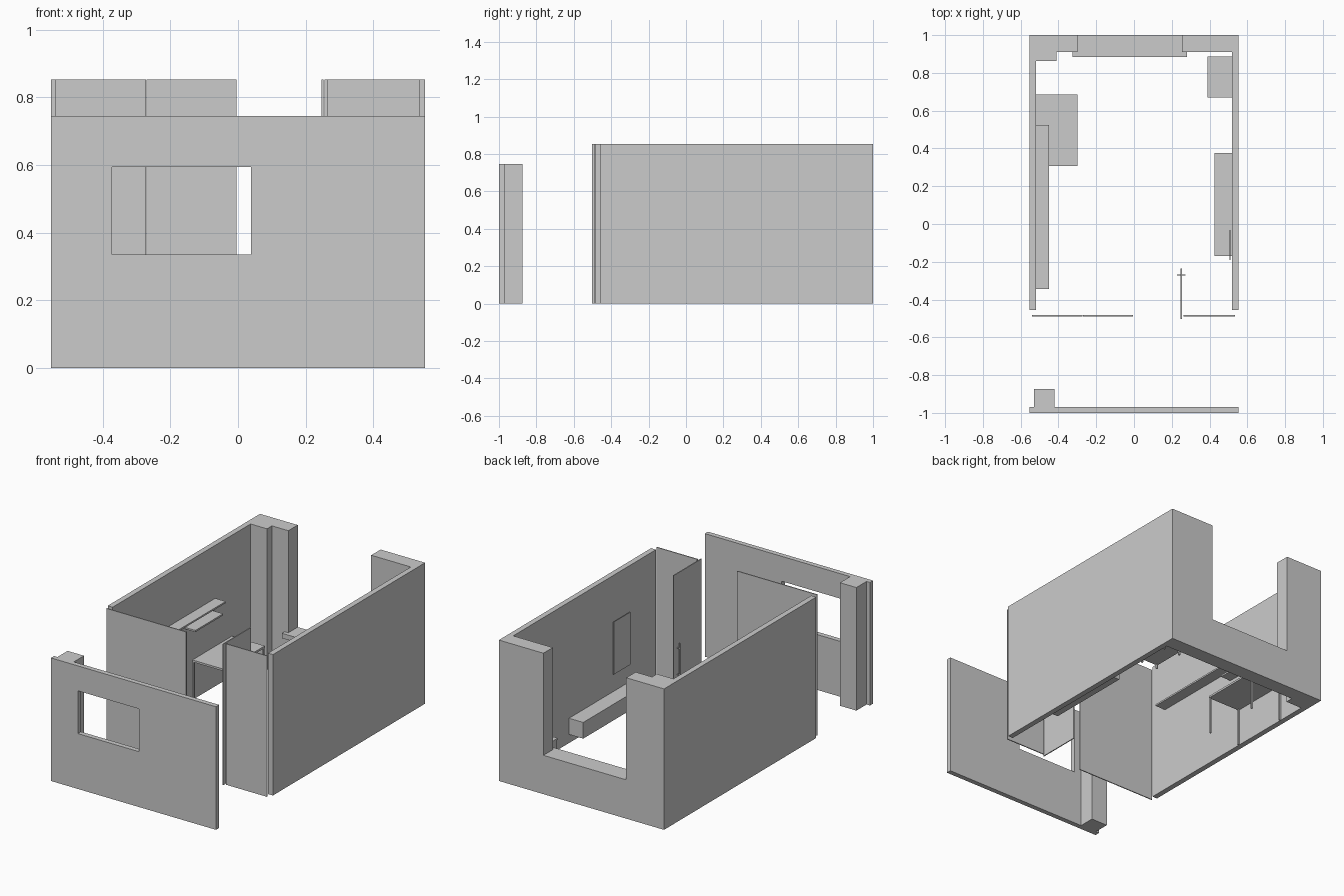
import bpy, bmesh

if "Cube" in bpy.data.objects:
    bpy.data.objects.remove(bpy.data.objects["Cube"])


def finish(name, bm):
    bmesh.ops.recalc_face_normals(bm, faces=bm.faces)
    mesh = bpy.data.meshes.new(name)
    bm.to_mesh(mesh)
    bm.free()
    obj = bpy.data.objects.new(name, mesh)
    bpy.context.collection.objects.link(obj)
    return obj


def boxes(name, *ranges):
    """One object from boxes given as (x0, x1, y0, y1, z0, z1)."""
    bm = bmesh.new()
    for x0, x1, y0, y1, z0, z1 in ranges:
        verts = bmesh.ops.create_cube(bm, size=1)["verts"]
        for v in verts:
            v.co.x = x1 if v.co.x > 0 else x0
            v.co.y = y1 if v.co.y > 0 else y0
            v.co.z = z1 if v.co.z > 0 else z0
    return finish(name, bm)


def prism(name, outline, height):
    """Extrude a floor outline upwards."""
    bm = bmesh.new()
    face = bm.faces.new([bm.verts.new((x, y, 0)) for x, y in outline])
    ext = bmesh.ops.extrude_face_region(bm, geom=[face])["geom"]
    bmesh.ops.translate(bm, vec=(0, 0, height),
                        verts=[g for g in ext if isinstance(g, bmesh.types.BMVert)])
    return finish(name, bm)


def cut(target, cutter):
    mod = target.modifiers.new("opening", "BOOLEAN")
    mod.operation = "DIFFERENCE"
    mod.solver = "EXACT"
    mod.object = cutter
    cutter.hide_render = True
    cutter.hide_set(True)


W, H = 0.553, 0.853      # half width, wall height
IN = 0.52                # inner wall face

# Main room shell: side walls, back wall and corner column
shell = prism("room_walls", [
    (-W, -0.456), (-IN, -0.456), (-IN, 0.863), (-0.41, 0.863), (-0.41, 0.91),
    (IN, 0.91), (IN, -0.456), (W, -0.456), (W, 1), (-W, 1)], H)
cut(shell, boxes("back_window_cutter", (-0.30, 0.255, 0.8, 1.1, 0.235, 1)))
boxes("window_sill", (-0.325, 0.28, 0.885, 0.91, 0.205, 0.235))

# Front corridor wall with column and window
front = prism("front_wall", [
    (-W, -1), (W, -1), (W, -0.97), (-0.42, -0.97), (-0.42, -0.873),
    (-0.53, -0.873), (-0.53, -0.97), (-W, -0.97)], 0.745)
cut(front, boxes("front_window_cutter", (-0.372, 0.038, -1.1, -0.9, 0.335, 0.594)))

# Thin partition panels and open door
for i, (x0, x1) in enumerate([(-0.54, -0.272), (-0.27, -0.005), (0.263, 0.536)]):
    boxes(f"partition_panel_{i + 1}", (x0, x1, -0.489, -0.483, 0, H))
boxes("door", (0.247, 0.253, -0.503, -0.235, 0, H))

# Pull bars on both sides of the door
for side, s in (("inner", -1), ("outer", 1)):
    parts = [(0.25 + s * 0.02 - 0.003, 0.25 + s * 0.02 + 0.003, -0.273, -0.267, 0.21, 0.435)]
    xa, xb = sorted((0.25 + s * 0.003, 0.25 + s * 0.017))
    parts += [(xa, xb, -0.273, -0.267, z, z + 0.006) for z in (0.24, 0.40)]
    boxes(f"door_handle_{side}", *parts)

# Wall shelves on the left
boxes("upper_shelf", (-IN, -0.45, -0.345, 0.525, 0.522, 0.532))
boxes("lower_shelf", (-IN, -0.45, 0.235, 0.50, 0.457, 0.467))

# Desk with four slim legs
boxes("desk_top", (-0.524, -0.30, 0.307, 0.685, 0.23, 0.242))
boxes("desk_legs", *[(x, x + 0.009, y, y + 0.009, 0, 0.23)
                     for x in (-0.519, -0.311) for y in (0.309, 0.674)])

# Radiator and wall board on the right
boxes("radiator", (0.425, IN, -0.17, 0.376, 0.052, 0.15))
boxes("wall_board", (0.506, 0.51, -0.19, -0.032, 0.262, 0.58))

# Low cabinet in the back right corner
boxes("cabinet_body", (0.393, 0.517, 0.673, 0.885, 0.025, 0.168))
boxes("cabinet_top", (0.39, 0.519, 0.67, 0.887, 0.168, 0.177))
boxes("cabinet_feet", *[(x, x + 0.01, y, y + 0.01, 0, 0.025)
                        for x in (0.395, 0.505) for y in (0.675, 0.873)])
